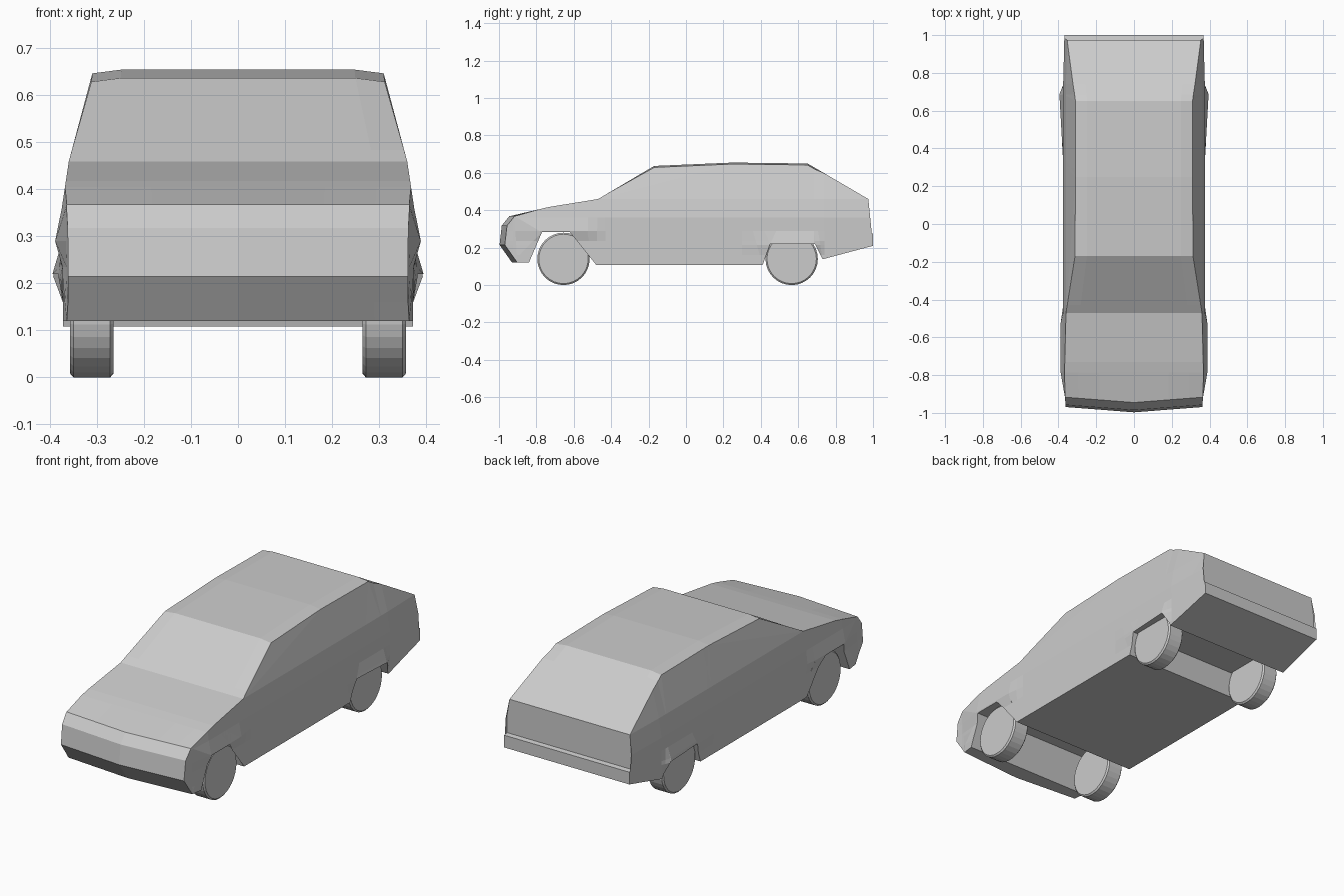
import bpy, bmesh, math
from mathutils import Vector

cube = bpy.data.objects.get("Cube")
if cube:
    bpy.data.objects.remove(cube, do_unlink=True)

grey = bpy.data.materials.new("plain grey")
grey.use_nodes = True
grey.diffuse_color = (0.6, 0.6, 0.6, 1)
grey.node_tree.nodes["Principled BSDF"].inputs["Base Color"].default_value = (0.6, 0.6, 0.6, 1)


def add_object(name, bm):
    bmesh.ops.recalc_face_normals(bm, faces=bm.faces[:])
    mesh = bpy.data.meshes.new(name)
    bm.to_mesh(mesh)
    bm.free()
    mesh.materials.append(grey)
    obj = bpy.data.objects.new(name, mesh)
    bpy.context.collection.objects.link(obj)
    return obj


def ramp(v, points):
    """Piecewise linear lookup through (position, value) pairs."""
    if v <= points[0][0]:
        return points[0][1]
    for (a, p), (b, q) in zip(points, points[1:]):
        if v <= b:
            return p + (q - p) * (v - a) / (b - a)
    return points[-1][1]


def half_width(y, z):
    """Body half width: tapered cabin and ends, plus wheel arch flares."""
    w = ramp(z, [(0.1, 0.372), (0.36, 0.375), (0.46, 0.36), (0.645, 0.31)])
    w -= ramp(y, [(-0.97, 0.012), (-0.85, 0), (0.74, 0), (0.97, 0.006)])
    front = ramp(y, [(-0.95, 0), (-0.78, 1), (-0.53, 1), (-0.43, 0)])
    front *= ramp(z, [(0.235, 0), (0.29, 1), (0.36, 0)])
    rear = ramp(y, [(0.3, 0), (0.685, 1), (0.74, 0)])
    rear *= ramp(z, [(0.16, 0), (0.215, 1), (0.29, 0)])
    return w + 0.015 * front + 0.023 * rear


# Body side outline (y, z), from the nose underside back, then over the roof
outline = [(-0.93, 0.12), (-0.84, 0.12), (-0.77, 0.283), (-0.53, 0.283),
           (-0.48, 0.108), (0.41, 0.108), (0.45, 0.22), (0.69, 0.22),
           (0.73, 0.138), (1.0, 0.21), (1.0, 0.275), (0.975, 0.279),
           (0.975, 0.46), (0.65, 0.65), (0.25, 0.655), (-0.17, 0.637),
           (-0.47, 0.46), (-0.73, 0.418), (-0.945, 0.368), (-0.985, 0.318),
           (-0.997, 0.215)]

# Body: extrude the outline across, in units of half width
bm = bmesh.new()
loops = [[bm.verts.new((t, y, z)) for y, z in outline] for t in (-1, -0.5, 0, 0.5, 1)]
count = len(outline)
for a, b in zip(loops, loops[1:]):
    for i in range(count):
        j = (i + 1) % count
        bm.faces.new((a[i], a[j], b[j], b[i]))
sides = [bm.faces.new(loops[0]), bm.faces.new(loops[-1])]
bmesh.ops.triangulate(bm, faces=sides)


def slice_body(axis, positions):
    normal = Vector((0, 0, 0))
    normal[axis] = 1
    for p in positions:
        bmesh.ops.bisect_plane(bm, geom=bm.verts[:] + bm.edges[:] + bm.faces[:],
                               plane_co=normal * p, plane_no=normal, dist=1e-5)


slice_body(0, (-0.8, 0.8))
slice_body(1, (-0.95, -0.78, -0.525, -0.43, 0.3, 0.685, 0.74))
slice_body(2, (0.16, 0.215, 0.235, 0.29, 0.36, 0.405, 0.46))

# Sunken tail panel
panel = []
for f in bm.faces:
    c = f.calc_center_median()
    if all(v.co.y > 0.974 for v in f.verts) and abs(c.x) < 0.8 and 0.29 < c.z < 0.405:
        panel.append(f)
pushed = bmesh.ops.extrude_face_region(bm, geom=panel)["geom"]
for v in pushed:
    if isinstance(v, bmesh.types.BMVert):
        v.co.y -= 0.03

# Shape the width, the pointed nose and the crowned roof
for v in bm.verts:
    t, y, z = v.co
    v.co.x = t * half_width(y, z)
    if y < -0.9:
        v.co.y += 0.028 * abs(t)
    if z > 0.6 and abs(t) > 0.9:
        v.co.z -= 0.008
add_object("car_body", bm)


# Wheels with softened tyre shoulders
def wheel(name, x, y):
    bm = bmesh.new()
    rings = []
    for dx, r in ((-0.046, 0.132), (-0.039, 0.14), (0.039, 0.14), (0.046, 0.132)):
        ring = []
        for i in range(32):
            a = math.tau * i / 32
            ring.append(bm.verts.new((x + dx, y + r * math.cos(a), 0.14 + r * math.sin(a))))
        rings.append(ring)
    for a, b in zip(rings, rings[1:]):
        for i in range(32):
            j = (i + 1) % 32
            bm.faces.new((a[i], a[j], b[j], b[i]))
    bm.faces.new(rings[0])
    bm.faces.new(rings[-1])
    add_object(name, bm)


for side, x in (("left", 0.311), ("right", -0.311)):
    wheel("front_wheel_" + side, x, -0.655)
    wheel("rear_wheel_" + side, x, 0.565)
